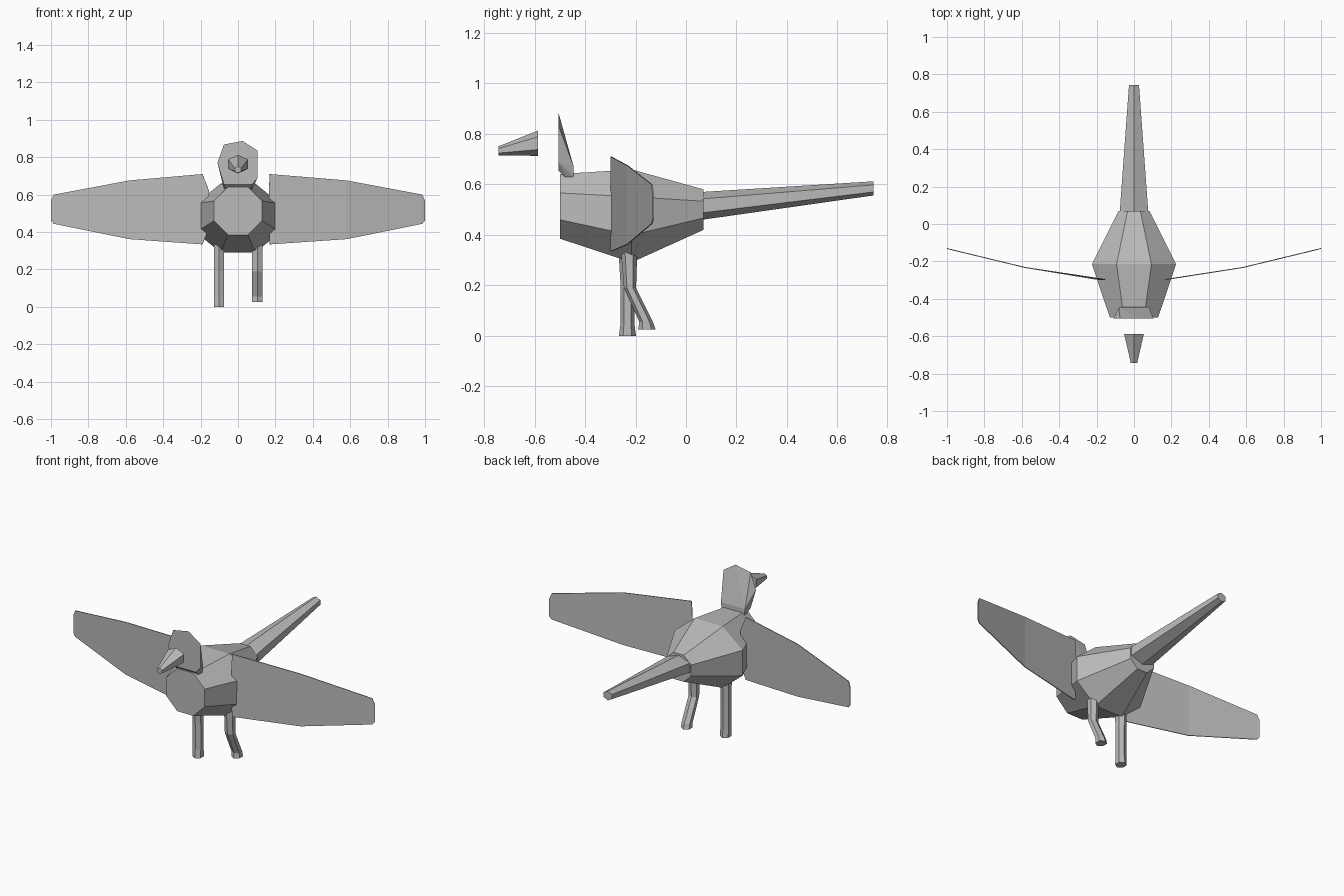
import bpy, bmesh, math
from mathutils import Vector

cube = bpy.data.objects.get("Cube")
if cube:
    bpy.data.objects.remove(cube)

grey = bpy.data.materials.new("plain grey")
grey.use_nodes = True
COLOUR = (0.5, 0.5, 0.5, 1)
grey.diffuse_color = COLOUR
grey.node_tree.nodes["Principled BSDF"].inputs["Base Color"].default_value = COLOUR


def finish(name, bm):
    bmesh.ops.recalc_face_normals(bm, faces=bm.faces)
    mesh = bpy.data.meshes.new(name)
    bm.to_mesh(mesh)
    bm.free()
    mesh.materials.append(grey)
    obj = bpy.data.objects.new(name, mesh)
    bpy.context.collection.objects.link(obj)
    return obj


def loft(name, rings, sides, v_axis, phase):
    """Capped tube through rings of (centre, x radius, other radius)."""
    bm = bmesh.new()
    loops = []
    for centre, rx, rv in rings:
        loop = []
        for i in range(sides):
            a = 2 * math.pi * (i + phase) / sides
            offset = Vector((rx * math.cos(a), 0, 0)) + Vector(v_axis) * rv * math.sin(a)
            loop.append(bm.verts.new(Vector(centre) + offset))
        loops.append(loop)
    for a, b in zip(loops, loops[1:]):
        for i in range(sides):
            j = (i + 1) % sides
            bm.faces.new((a[i], a[j], b[j], b[i]))
    bm.faces.new(loops[0])
    bm.faces.new(loops[-1])
    return finish(name, bm)


UP, BACK = (0, 0, 1), (0, 1, 0)
flat = 1 / math.cos(math.pi / 8)  # flat-sided octagon scale

# Body: flat-sided octagonal barrel
loft("body", [
    ((0, -0.50, 0.513), 0.129 * flat, 0.128 * flat),
    ((0, -0.215, 0.475), 0.225 * flat, 0.184 * flat),
    ((0, 0.07, 0.50), 0.082 * flat, 0.08 * flat),
], 8, UP, 0.5)

# Tail and beak: hexagonal tapers with a ridge on top
loft("tail", [((0, 0.065, 0.515), 0.088, 0.055),
              ((0, 0.742, 0.584), 0.031, 0.028)], 6, UP, 0.5)
loft("beak", [((0, -0.587, 0.763), 0.061, 0.050),
              ((0, -0.743, 0.733), 0.020, 0.018)], 6, UP, 0.5)

# Head: flat front plate wedged back down to the neck
bm = bmesh.new()
front = [(-0.075, 0.868), (0.025, 0.887), (0.105, 0.835), (0.105, 0.69),
         (0.075, 0.655), (-0.075, 0.655), (-0.11, 0.77)]
for x, z in front:
    bm.verts.new((x, -0.506, z))
for s in (-1, 1):
    for x, y, z in ((0.08, -0.445, 0.67), (0.075, -0.445, 0.63), (0.065, -0.465, 0.615)):
        bm.verts.new((s * x, y, z))
bmesh.ops.convex_hull(bm, input=bm.verts)
bmesh.ops.dissolve_limit(bm, angle_limit=0.02, verts=bm.verts, edges=bm.edges)
finish("head", bm)


# Wings: thin swept sheets, stations of (x, y, top z, bottom z)
def wing(name, side, root_top, root_mid):
    stations = [(0.58, -0.233, 0.676, 0.362), (0.985, -0.135, 0.60, 0.444),
                (1.0, -0.13, 0.565, 0.462)]
    bm = bmesh.new()
    root = [bm.verts.new((side * x, -0.297, z)) for x, z in
            ((root_top, 0.71), (root_mid, 0.62), (root_mid, 0.42), (root_top, 0.334))]
    pairs = [[bm.verts.new((side * x, y, z)) for z in (top, low)]
             for x, y, top, low in stations]
    bm.faces.new(root + [pairs[0][1], pairs[0][0]])
    for a, b in zip(pairs, pairs[1:]):
        bm.faces.new((a[0], a[1], b[1], b[0]))
    obj = finish(name, bm)
    mod = obj.modifiers.new("thickness", "SOLIDIFY")
    mod.thickness = 0.005
    mod.offset = 0


wing("left_wing", 1, 0.17, 0.165)
wing("right_wing", -1, 0.19, 0.155)


# Legs: hexagonal tubes following a path of (y, z, radius)
def leg(name, x, path):
    loft(name, [((x, y, z), 0.031, r) for y, z, r in path], 6, BACK, 0.5)


leg("right_leg", -0.102, [(-0.235, 0.36, 0.034), (-0.232, 0.20, 0.027),
                          (-0.232, 0.05, 0.027), (-0.232, 0.0, 0.034)])
leg("left_leg", 0.103, [(-0.226, 0.36, 0.034), (-0.222, 0.19, 0.024),
                        (-0.158, 0.055, 0.027), (-0.155, 0.025, 0.035)])
